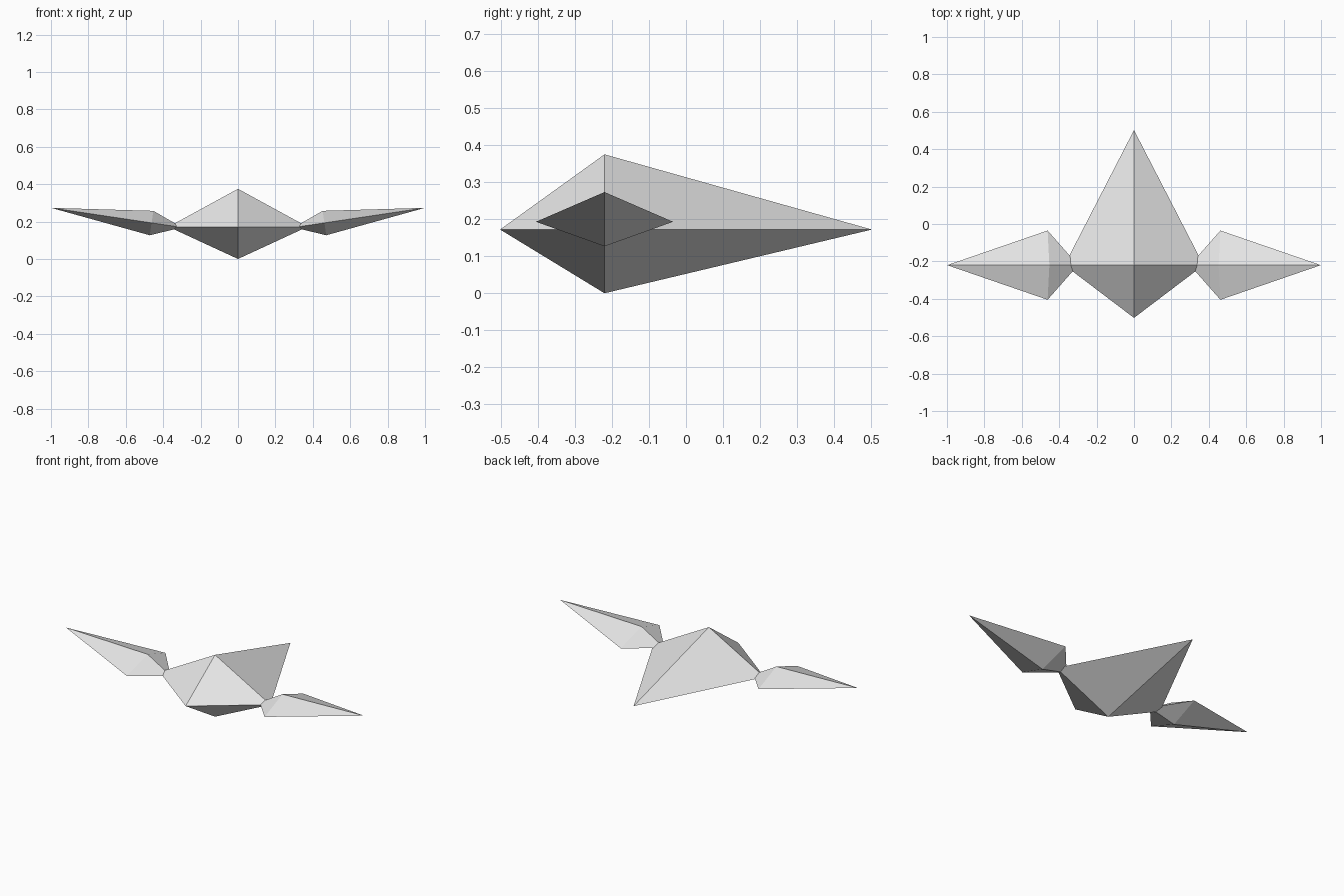
import bpy
import math
from mathutils import Matrix, Vector

cube = bpy.data.objects.get("Cube")
if cube:
    bpy.data.objects.remove(cube, do_unlink=True)

# One plain grey for the whole model
grey = bpy.data.materials.new("light_grey")
grey.use_nodes = True
colour = (0.8, 0.8, 0.8, 1.0)
grey.diffuse_color = colour
grey.node_tree.nodes["Principled BSDF"].inputs["Base Color"].default_value = colour


def stretched_octahedron(name, right, left, front, back, bottom, top, matrix):
    """Eight flat faces joining six points placed along the local axes."""
    points = [(-right, 0, 0), (left, 0, 0), (0, -front, 0),
              (0, back, 0), (0, 0, -bottom), (0, 0, top)]
    faces = []
    for x in (0, 1):
        for y in (2, 3):
            for z in (4, 5):
                outward = (x + y + z) % 2 == 1
                faces.append((x, y, z) if outward else (x, z, y))
    mesh = bpy.data.meshes.new(name)
    mesh.from_pydata([matrix @ Vector(p) for p in points], [], faces)
    mesh.materials.append(grey)
    mesh.update()
    obj = bpy.data.objects.new(name, mesh)
    bpy.context.scene.collection.objects.link(obj)
    return obj


# Central hull, with a short nose and a long tail
stretched_octahedron("hull", 0.372, 0.372, 0.282, 0.722, 0.172, 0.203,
                     Matrix.Translation((0, -0.22, 0.172)))

# Wings, tilted up towards the tips
for name, side in (("left_wing", 1), ("right_wing", -1)):
    place = Matrix.Translation((side * 0.462, -0.22, 0.193))
    tilt = Matrix.Rotation(-side * math.radians(8.5), 4, "Y")
    root, tip = 0.165, 0.543
    right, left = (root, tip) if side > 0 else (tip, root)
    stretched_octahedron(name, right, left, 0.185, 0.185, 0.067, 0.065, place @ tilt)
